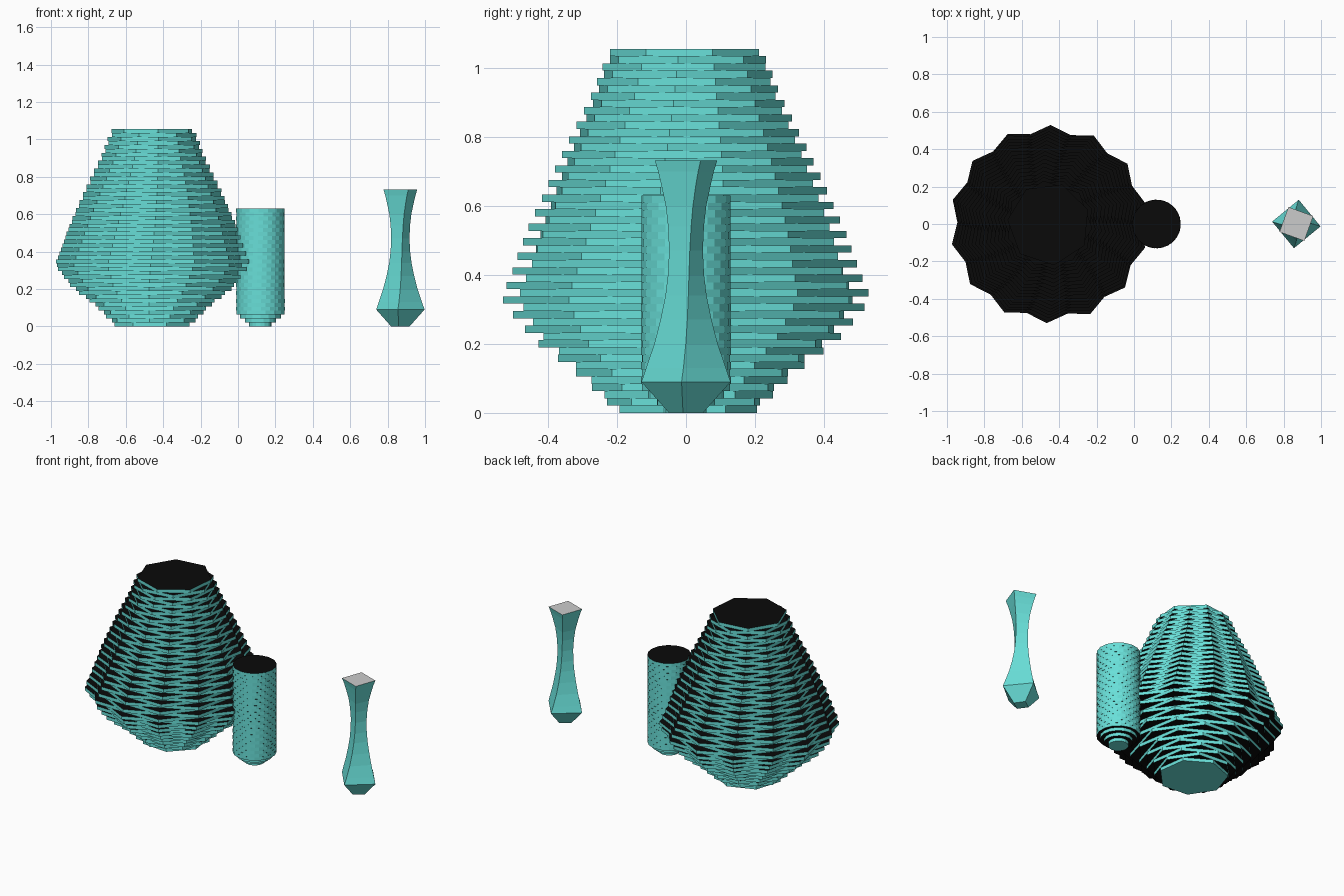
import bpy, bmesh
from math import sin, cos, radians

if "Cube" in bpy.data.objects:
    bpy.data.objects.remove(bpy.data.objects["Cube"])


def material(name, color):
    m = bpy.data.materials.new(name)
    m.diffuse_color = color
    m.use_nodes = True
    m.node_tree.nodes["Principled BSDF"].inputs["Base Color"].default_value = m.diffuse_color
    return m


TEAL = material("turquoise", (0.14, 0.74, 0.69, 1))
BLACK = material("black", (0.003, 0.003, 0.003, 1))
GREY = material("grey", (0.6, 0.6, 0.6, 1))


def lerp(profile, z):
    for (z0, r0), (z1, r1) in zip(profile, profile[1:]):
        if z <= z1:
            return r0 + (r1 - r0) * (z - z0) / (z1 - z0)
    return profile[-1][1]


def ring(bm, x, z, r, sides, angle):
    return [bm.verts.new((x + r * cos(radians(angle + 360 * k / sides)),
                          r * sin(radians(angle + 360 * k / sides)), z))
            for k in range(sides)]


def bridge(bm, a, b):
    n = len(a)
    for k in range(n):
        bm.faces.new((a[k], a[(k + 1) % n], b[(k + 1) % n], b[k]))


def finish(bm, name, mats):
    mesh = bpy.data.meshes.new(name)
    bm.to_mesh(mesh)
    bm.free()
    for m in mats:
        mesh.materials.append(m)
    bpy.context.collection.objects.link(bpy.data.objects.new(name, mesh))


def slab_stack(name, x, height, layers, profile, sides, start, step):
    """Stack of thin polygon slabs, each turned a little from the one below."""
    bm = bmesh.new()
    t = height / layers
    for i in range(layers):
        r = lerp(profile, (i + 0.5) * t)
        low = ring(bm, x, i * t, r, sides, start + i * step)
        high = ring(bm, x, (i + 1) * t, r, sides, start + i * step)
        bridge(bm, low, high)
        bm.faces.new(high).material_index = 1
        bm.faces.new(low[::-1]).material_index = 1 if i else 0
    finish(bm, name, (TEAL, BLACK))


# Large seven-sided vase of turned slabs
slab_stack("large_stacked_vase", -0.455, 1.055, 50,
           [(0, 0.195), (0.05, 0.25), (0.09, 0.29), (0.13, 0.335), (0.21, 0.44),
            (0.295, 0.51), (0.335, 0.535), (0.42, 0.5), (0.53, 0.46), (0.64, 0.41),
            (0.73, 0.37), (0.8, 0.335), (0.92, 0.275), (1.0, 0.245), (1.055, 0.217)],
           7, 85, 180 / 7 + 0.25)

# Small cylinder with a stepped foot
slab_stack("small_stacked_cylinder", 0.12, 0.63, 30,
           [(0, 0.05), (0.0105, 0.06), (0.0315, 0.085), (0.0525, 0.11),
            (0.0735, 0.13), (0.63, 0.13)],
           16, 0, 180 / 16 + 0.25)

# Twisted square vase with a grey top
profile = [(0, 0.05), (0.09, 0.13), (0.13, 0.116), (0.2, 0.092), (0.27, 0.074),
           (0.34, 0.06), (0.4, 0.053), (0.47, 0.05), (0.54, 0.054), (0.6, 0.062),
           (0.66, 0.077), (0.7, 0.088), (0.732, 0.1)]
bm = bmesh.new()
rings = [ring(bm, 0.868, z, r, 4, -10 + 48 * z) for z, r in profile]
for a, b in zip(rings, rings[1:]):
    bridge(bm, a, b)
bm.faces.new(rings[0][::-1])
bm.faces.new(rings[-1]).material_index = 1
finish(bm, "twisted_square_vase", (TEAL, GREY))
